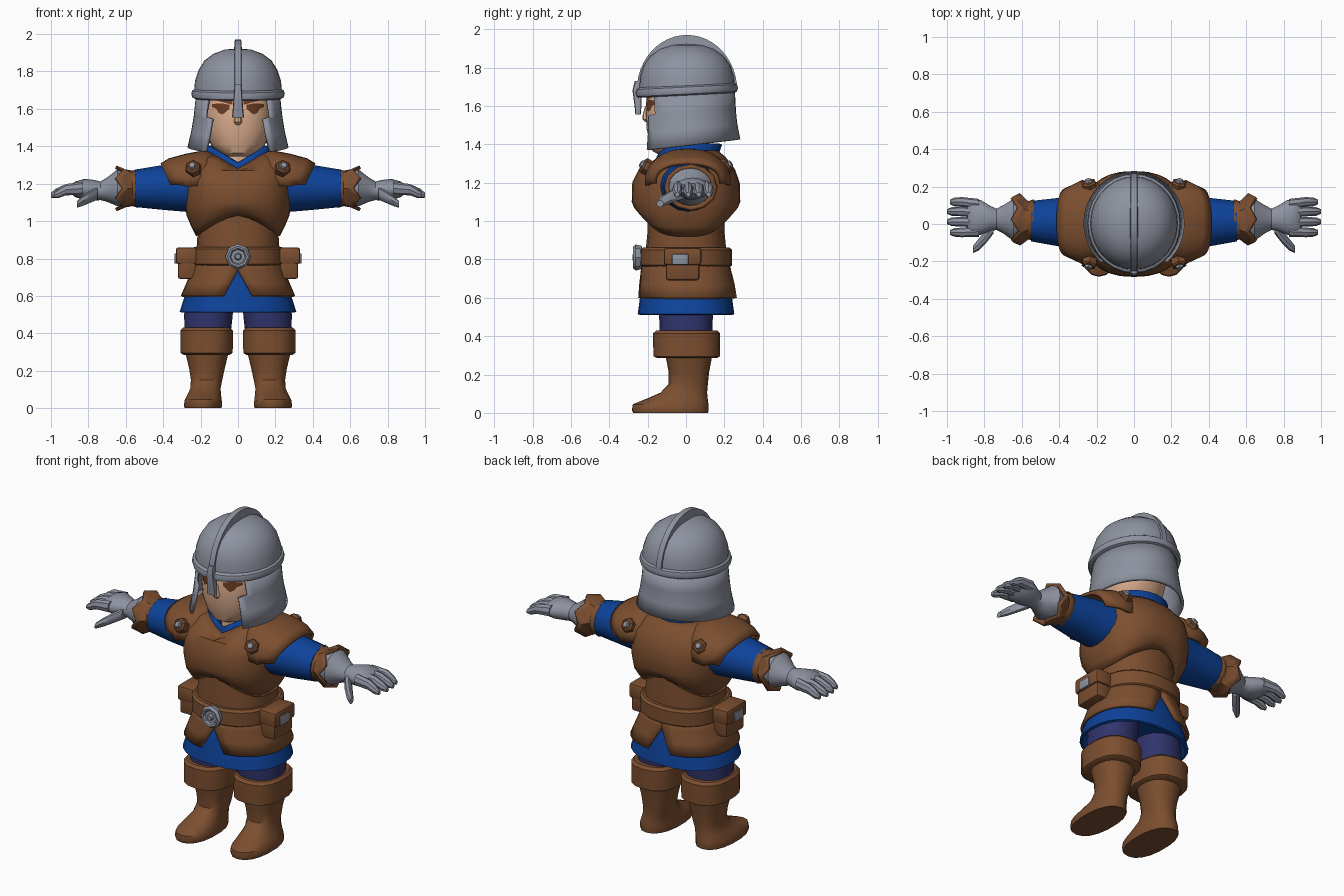
import bpy, bmesh, math
from mathutils import Vector, Euler
from mathutils.bvhtree import BVHTree


def material(name, rgb):
    m = bpy.data.materials.new(name)
    m.diffuse_color = (*rgb, 1)
    return m


LEATHER = material("brown leather", (0.20, 0.077, 0.029))
BLUE = material("blue cloth", (0.004, 0.055, 0.32))
NAVY = material("navy cloth", (0.03, 0.035, 0.15))
STEEL = material("grey steel", (0.27, 0.29, 0.35))
SKIN = material("skin", (0.72, 0.42, 0.27))
HAIR = material("dark brown hair", (0.15, 0.045, 0.015))


def finish(name, mat, bm, mirror="", thick=0.0):
    bmesh.ops.recalc_face_normals(bm, faces=bm.faces)
    me = bpy.data.meshes.new(name)
    bm.to_mesh(me)
    bm.free()
    me.materials.append(mat)
    ob = bpy.data.objects.new(name, me)
    bpy.context.collection.objects.link(ob)
    if thick:
        s = ob.modifiers.new("thickness", 'SOLIDIFY')
        s.thickness, s.offset = thick, -1
    if mirror:
        m = ob.modifiers.new("mirror", 'MIRROR')
        m.use_axis = ["x" in mirror, "y" in mirror, False]
        m.use_mirror_merge = False
    return ob


# Skin rings (t, centre a, centre b, radius a, radius b[, opening degrees]) along an axis
def loft(name, mat, rings, axis="z", n=20, p=2.0, cap=True, half=False, fn=None, **kw):
    bm = bmesh.new()
    partial = half or any(len(r) > 5 for r in rings)
    rows = []
    for r in rings:
        t, a, b, ra, rb = r[:5]
        op = math.radians(r[5]) if len(r) > 5 else 0
        end = (math.pi if half else 2 * math.pi) - op
        row = []
        for i in range(n + 1 if partial else n):
            ang = op + (end - op) * i / n
            s, c = math.sin(ang), -math.cos(ang)
            u = a + ra * math.copysign(abs(s) ** (2 / p), s)
            w = b + rb * math.copysign(abs(c) ** (2 / p), c)
            v = Vector({"z": (u, w, t), "x": (t, u, w), "y": (u, t, w)}[axis])
            row.append(bm.verts.new(fn(v) if fn else v))
        rows.append(row)
    for r0, r1 in zip(rows, rows[1:]):
        for i in range(n):
            j = (i + 1) % len(r0)
            bm.faces.new((r0[i], r0[j], r1[j], r1[i]))
    if cap and not partial:
        bm.faces.new(rows[0])
        bm.faces.new(rows[-1])
    return finish(name, mat, bm, **kw)


def box(name, mat, centre, size, bevel=0.0, **kw):
    bm = bmesh.new()
    bmesh.ops.create_cube(bm, size=1)
    for v in bm.verts:
        v.co = Vector(centre) + v.co * Vector(size)
    if bevel:
        bmesh.ops.bevel(bm, geom=bm.edges[:], offset=bevel, segments=2, affect='EDGES', profile=0.5)
    return finish(name, mat, bm, **kw)


# Head, neck and nose
head = loft("head", SKIN, [(1.345, 0, -.07, .06, .07), (1.365, 0, -.06, .10, .115), (1.41, 0, -.04, .145, .15),
    (1.48, 0, -.03, .172, .175), (1.56, 0, -.02, .182, .19), (1.64, 0, -.01, .185, .195),
    (1.72, 0, 0, .17, .18)], n=28, p=2.2)
loft("neck", SKIN, [(1.22, 0, .01, .10, .10), (1.42, 0, .01, .09, .09)])
loft("nose", SKIN, [(1.515, 0, -.2, .012, .012), (1.53, 0, -.205, .024, .022), (1.56, 0, -.205, .018, .02),
    (1.60, 0, -.2, .01, .012)], n=10)

# Painted brows and eyes: strips of (x, top, bottom) laid on the face
tree = BVHTree.FromPolygons([v.co for v in head.data.vertices], [p.vertices for p in head.data.polygons])


def face_strip(name, cols):
    bm = bmesh.new()
    pairs = []
    for x, *zs in cols:
        pairs.append([bm.verts.new(tree.ray_cast(Vector((x, -1, z)), Vector((0, 1, 0)))[0]
                                   + Vector((0, -.005, 0))) for z in zs])
    for a, b in zip(pairs, pairs[1:]):
        bm.faces.new((a[0], a[1], b[1], b[0]))
    finish(name, HAIR, bm, mirror="x")


face_strip("eyebrow", [(.03, 1.65, 1.622), (.06, 1.655, 1.63), (.09, 1.662, 1.638), (.12, 1.668, 1.645), (.15, 1.665, 1.65)])
face_strip("eye", [(.045, 1.622, 1.602), (.07, 1.626, 1.578), (.085, 1.63, 1.57), (.105, 1.63, 1.58),
                   (.115, 1.628, 1.6), (.14, 1.625, 1.61)])


# Helmet: dome, rolled rim, crest, nose guard and neck skirt
def tilt(v):
    return Vector((v.x, v.y, v.z + .05 * v.y))


loft("helmet_dome", STEEL, [(1.68, 0, .005, .236, .25), (1.75, 0, .005, .23, .247), (1.81, 0, .005, .21, .228),
    (1.86, 0, .005, .178, .193), (1.895, 0, .005, .13, .143), (1.917, 0, .005, .07, .078),
    (1.922, 0, .005, .015, .015)], n=28)
loft("helmet_rim", STEEL, [(1.655, 0, .003, .232, .25), (1.662, 0, .003, .245, .263), (1.68, 0, .003, .25, .268),
    (1.698, 0, .003, .245, .263), (1.708, 0, .003, .23, .248)], n=28, fn=tilt)
bm = bmesh.new()
arcs = []
for i in range(25):
    a = math.pi * i / 24
    c, s = -math.cos(a), math.sin(a)
    arcs.append([bm.verts.new((x, .005 + ry * c, 1.68 + rz * s))
                 for x, ry, rz in ((-.024, .2, .2), (-.017, .262, .29), (.017, .262, .29), (.024, .2, .2))])
for a, b in zip(arcs, arcs[1:]):
    for k in range(3):
        bm.faces.new((a[k], a[k + 1], b[k + 1], b[k]))
finish("helmet_crest", STEEL, bm)
loft("nose_guard", STEEL, [(1.555, 0, -.25, .032, .014), (1.6, 0, -.25, .028, .018), (1.68, 0, -.255, .022, .024),
    (1.73, 0, -.245, .018, .022)], n=8, p=4)


def skirt_slant(v):
    return Vector((v.x, v.y, v.z + .11 * v.y * min(1, (1.67 - v.z) / .2)))


loft("helmet_neck_skirt", STEEL, [(1.675, 0, .005, .225, .25, 46), (1.568, 0, .005, .236, .255, 49),
    (1.56, 0, .005, .237, .255, 37), (1.48, 0, .005, .25, .262, 39), (1.395, 0, .005, .27, .278, 41)],
    n=32, fn=skirt_slant, thick=.018)


# Torso: belly, breastplate with arched hem and V neck, collar
def plate_edges(v):
    if v.z < 1.1:
        v.z += .11 * max(0, 1 - (abs(v.x) / .22) ** 1.5) * (1.1 - v.z) / .18
    if v.z > 1.3 and v.y < 0:
        v.z -= .08 * max(0, 1 - abs(v.x) / .15)
    return v


def collar_dip(v):
    if v.y < 0:
        v.z -= .09 * max(0, 1 - abs(v.x) / .15)
    return v


loft("belly", LEATHER, [(.72, 0, 0, .22, .205), (.85, 0, 0, .222, .21), (.95, 0, 0, .215, .2),
    (1.12, 0, 0, .21, .2)], p=2.3)
loft("breastplate", LEATHER, [(.92, 0, 0, .225, .218), (.97, 0, 0, .25, .245), (1.03, 0, 0, .275, .272),
    (1.1, 0, 0, .286, .283), (1.2, 0, 0, .286, .28), (1.27, 0, .005, .28, .25), (1.335, 0, .01, .215, .195),
    (1.372, 0, .01, .16, .15)], n=32, p=2.4, cap=False, fn=plate_edges, thick=.02)
loft("collar", BLUE, [(1.29, 0, .01, .15, .145), (1.35, 0, .01, .148, .14), (1.405, 0, .015, .165, .155)],
    n=24, cap=False, fn=collar_dip, thick=.02)


# Shoulder guards with rivets
def pad_slope(v):
    if v.x > .3:
        v.x -= .055 * (1 - max(0, v.z - 1.19) / .12)
    return v


loft("shoulder_guard", LEATHER, [(.13, .01, 1.2, .18, .178, 88), (.2, .01, 1.2, .215, .175, 88),
    (.28, .01, 1.195, .225, .165, 88), (.36, .01, 1.2, .205, .135, 88), (.415, .01, 1.2, .18, .108, 88)],
    axis="x", n=16, p=2.4, fn=pad_slope, thick=.02, mirror="x")
turn = Euler((math.radians(-30), 0, math.radians(12))).to_matrix()
for nm, mat, r, d in (("rivet_base", LEATHER, .042, 0), ("rivet_cap", STEEL, .022, -.012)):
    loft(nm, mat, [(.03, 0, 0, r, r), (-.012 + d, 0, 0, r, r), (-.02 + d, 0, 0, r * .75, r * .75)],
         axis="y", n=6, fn=lambda v: turn @ v + Vector((.24, -.21, 1.285)), mirror="xy")

# Sleeves, cuffs and gauntlets
loft("sleeve", BLUE, [(.18, .01, 1.18, .16, .15), (.28, .01, 1.18, .14, .13), (.40, .01, 1.18, .13, .12),
    (.55, .015, 1.175, .108, .1)], axis="x", n=16, mirror="x")


def zigzag(v):
    if v.x > .6:
        v.x += .02 * math.cos(6 * math.atan2(v.y - .02, v.z - 1.175))
    return v


loft("leather_cuff", LEATHER, [(.535, .02, 1.175, .112, .104), (.565, .02, 1.175, .102, .095),
    (.6, .02, 1.175, .115, .105), (.63, .025, 1.175, .14, .122)], axis="x", n=12, fn=zigzag, cap=False, thick=.018, mirror="x")
loft("gauntlet", STEEL, [(.58, .02, 1.175, .09, .085), (.645, .022, 1.178, .112, .098), (.70, .025, 1.168, .075, .065),
    (.735, .025, 1.162, .057, .05), (.77, .03, 1.165, .068, .055), (.82, .035, 1.17, .093, .056),
    (.87, .035, 1.17, .1, .042), (.89, .035, 1.17, .085, .025)], axis="x", n=16, mirror="x")
for i, (y, tip) in enumerate(((-.045, .985), (.012, 1.0), (.067, 1.0), (.118, .985))):
    loft(f"finger_{i + 1}", STEEL, [(.83, y * .9, 1.175, .028, .036), (.92, y, 1.168, .026, .03),
        (tip - .025, y, 1.148, .023, .025), (tip, y, 1.138, .012, .013)], axis="x", n=8, mirror="x")
loft("thumb", STEEL, [(.75, -.01, 1.15, .04, .035), (.79, -.065, 1.13, .036, .032), (.83, -.11, 1.108, .032, .027),
    (.86, -.135, 1.09, .02, .018)], axis="x", n=8, mirror="x")

# Belt, buckle and pouches
loft("belt", LEATHER, [(.76, 0, 0, .235, .228), (.77, 0, 0, .246, .24), (.85, 0, 0, .246, .24),
    (.862, 0, 0, .232, .226)], n=28, p=2.3)
loft("buckle", STEEL, [(-.23, 0, .81, .06, .06), (-.262, 0, .81, .068, .068), (-.276, 0, .81, .056, .056),
    (-.274, 0, .81, .045, .045), (-.262, 0, .81, .038, .038), (-.262, 0, .81, .02, .02),
    (-.28, 0, .81, .014, .014)], axis="y", n=8)
box("pouch", LEATHER, (.272, -.018, .765), (.1, .175, .15), .015, mirror="x")
box("pouch_flap", LEATHER, (.275, -.018, .815), (.115, .195, .09), .015, mirror="x")
box("pouch_clasp", STEEL, (.333, -.03, .80), (.012, .085, .055), .004, mirror="x")

# Split leather skirt over a cloth tunic hem
loft("leather_skirt", LEATHER, [(.80, 0, 0, .23, .222, 0), (.74, 0, 0, .248, .236, 0), (.67, 0, .005, .276, .25, 6),
    (.60, 0, .008, .306, .262, 12)], n=16, p=2.3, half=True, thick=.015, mirror="x")
loft("tunic_hem", BLUE, [(.77, 0, 0, .215, .205), (.68, 0, 0, .25, .225), (.6, 0, 0, .285, .24),
    (.515, 0, 0, .312, .252), (.51, 0, 0, .298, .238), (.57, 0, 0, .25, .2)], n=28, p=2.3)

# Legs and boots
loft("trouser_leg", NAVY, [(.38, .163, 0, .122, .135), (.5, .158, 0, .13, .14), (.62, .145, 0, .13, .15)],
    n=16, p=2.3, mirror="x")
loft("boot_cuff", LEATHER, [(.285, .168, .005, .125, .155), (.295, .168, .003, .141, .173), (.36, .167, .003, .142, .174),
    (.415, .168, .003, .142, .174), (.43, .168, .003, .128, .158)], n=18, p=2.5, mirror="x")
loft("boot", LEATHER, [(0, .187, -.08, .1, .195), (.015, .187, -.082, .104, .2), (.045, .186, -.08, .1, .197),
    (.075, .18, -.045, .09, .158), (.105, .174, -.012, .082, .122), (.15, .168, .012, .085, .102),
    (.21, .166, .015, .096, .105), (.30, .166, .015, .118, .122)], n=18, p=2.3, mirror="x")

# Smooth shading with crisp edges
for ob in bpy.context.collection.objects:
    ob.select_set(True)
    bpy.context.view_layer.objects.active = ob
bpy.ops.object.shade_smooth_by_angle(angle=math.radians(35))
